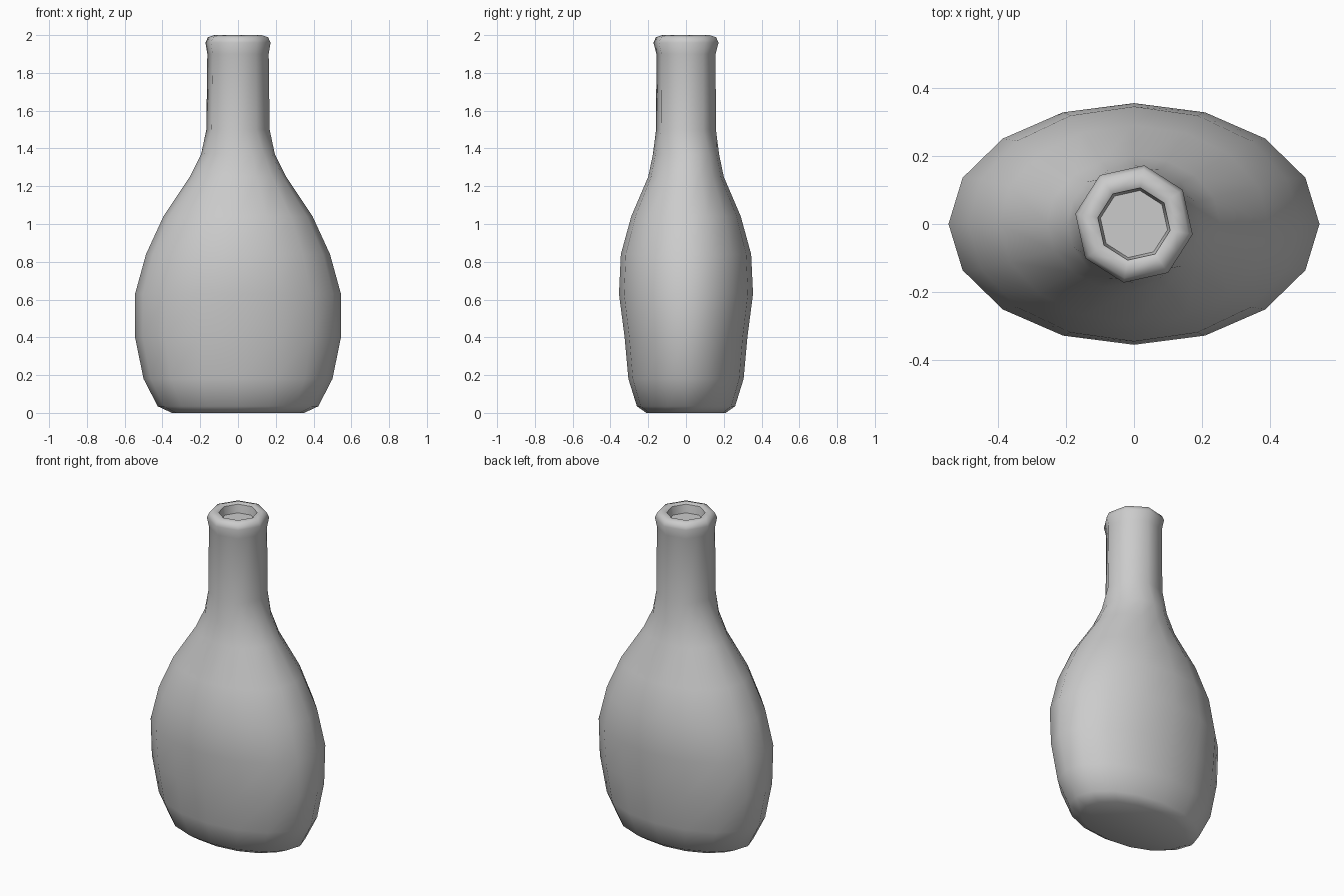
import bpy, bmesh
from math import cos, sin, pi, radians

cube = bpy.data.objects.get("Cube")
if cube:
    bpy.data.objects.remove(cube)

SIDES = 16

# One flat grey for the whole bottle
grey = bpy.data.materials.new("plain grey")
grey.use_nodes = True
COLOUR = (0.6, 0.6, 0.6, 1)
grey.diffuse_color = COLOUR
grey.node_tree.nodes["Principled BSDF"].inputs["Base Color"].default_value = COLOUR

# Oval body sections: half width, half depth, height
BODY = [(.35, .21, 0), (.425, .26, .035), (.50, .305, .18), (.545, .325, .40),
        (.545, .355, .63), (.487, .345, .84), (.395, .29, 1.04),
        (.255, .2, 1.25), (.195, .175, 1.37)]
# Octagonal neck, lip and shallow mouth sections
NECK = [(.17, .161, 1.5), (.165, .159, 1.9), (.175, .175, 1.96),
        (.162, .162, 1.988), (.128, .128, 2), (.108, .108, 1.99),
        (.1, .1, 1.94)]


def ring(bm, section, octagon):
    rx, ry, z = section
    turn = radians(-10) if octagon else 0
    verts = []
    for i in range(SIDES):
        a = 2 * pi * i / SIDES + turn
        # Odd points sit on the middle of each octagon side
        k = cos(pi / 8) if octagon and i % 2 else 1
        verts.append(bm.verts.new((rx * k * cos(a), ry * k * sin(a), z)))
    return verts


bm = bmesh.new()
rings = [ring(bm, s, False) for s in BODY] + [ring(bm, s, True) for s in NECK]
for low, high in zip(rings, rings[1:]):
    for i in range(SIDES):
        j = (i + 1) % SIDES
        bm.faces.new((low[i], low[j], high[j], high[i]))
bm.faces.new(rings[0][::-1])   # flat base
bm.faces.new(rings[-1])        # mouth floor
bmesh.ops.recalc_face_normals(bm, faces=bm.faces)

mesh = bpy.data.meshes.new("bottle")
bm.to_mesh(mesh)
bm.free()
mesh.materials.append(grey)
bottle = bpy.data.objects.new("bottle", mesh)
bpy.context.collection.objects.link(bottle)

# Smooth glassy walls with crisp base and mouth edges
bpy.ops.object.select_all(action='DESELECT')
bottle.select_set(True)
bpy.context.view_layer.objects.active = bottle
bpy.ops.object.shade_smooth_by_angle(angle=radians(50))
